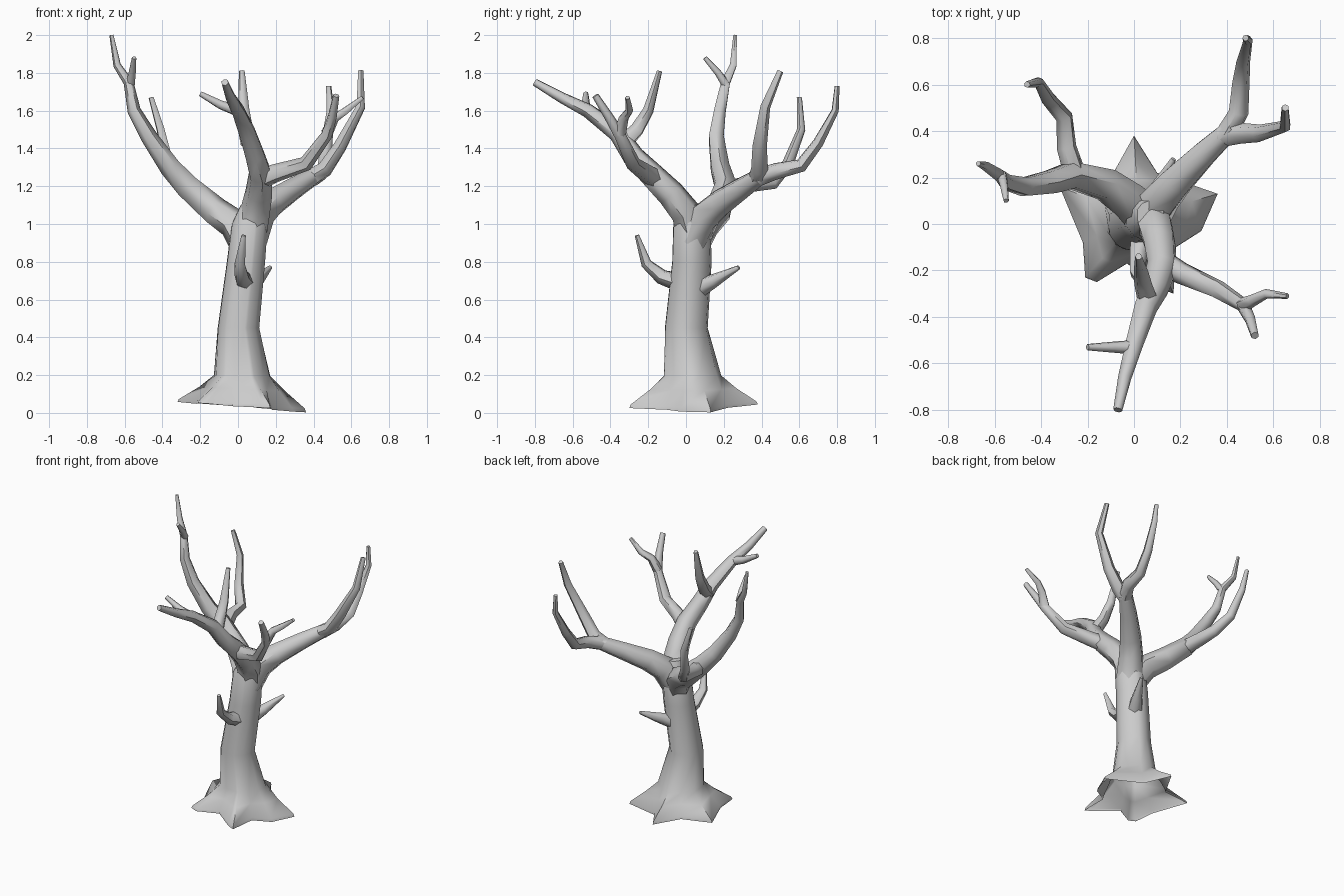
import bpy, bmesh, math
from mathutils import Vector

cube = bpy.data.objects.get("Cube")
if cube:
    bpy.data.objects.remove(cube, do_unlink=True)

bark = bpy.data.materials.new("grey_bark")
bark.use_nodes = True
colour = (0.6, 0.6, 0.6, 1)
bark.diffuse_color = colour
bark.node_tree.nodes["Principled BSDF"].inputs["Base Color"].default_value = colour


def loft(name, rings):
    """Skin a list of equal-length point rings; the start stays open, the tip is capped."""
    bm = bmesh.new()
    loops = [[bm.verts.new(point) for point in ring] for ring in rings]
    for lower, upper in zip(loops, loops[1:]):
        for i in range(len(lower)):
            bm.faces.new((lower[i - 1], lower[i], upper[i], upper[i - 1]))
    bm.faces.new(loops[-1])
    mesh = bpy.data.meshes.new(name)
    bm.to_mesh(mesh)
    bm.free()
    mesh.materials.append(bark)
    obj = bpy.data.objects.new(name, mesh)
    bpy.context.collection.objects.link(obj)
    bpy.ops.object.select_all(action="DESELECT")
    obj.select_set(True)
    bpy.context.view_layer.objects.active = obj
    bpy.ops.object.shade_smooth_by_angle(angle=math.radians(60))


def limb(name, start_radius, end_radius, *path, sides=6):
    """Tube through the path points, tapering evenly with the distance travelled."""
    points = [Vector(point) for point in path]
    steps = [after - before for before, after in zip(points, points[1:])]
    directions = [step.normalized() for step in steps]
    joints = [(before + after).normalized() for before, after in zip(directions, directions[1:])]
    tangents = [directions[0], *joints, directions[-1]]
    total = sum(step.length for step in steps)
    side = tangents[0].orthogonal().normalized()
    previous = tangents[0]
    rings = []
    for index, (point, tangent) in enumerate(zip(points, tangents)):
        travelled = sum(step.length for step in steps[:index]) / total
        radius = start_radius + (end_radius - start_radius) * travelled
        side = previous.rotation_difference(tangent) @ side
        across = tangent.cross(side)
        turns = [math.tau * i / sides for i in range(sides)]
        rings.append([point + (side * math.cos(turn) + across * math.sin(turn)) * radius
                      for turn in turns])
        previous = tangent
    loft(name, rings)


# Trunk flaring into five roots, hollow underneath
outline = [(0, .38), (-.1, .2), (-.32, .16), (-.22, -.08), (-.21, -.23), (-.16, -.25),
           (-.03, -.17), (.12, -.28), (.17, -.3), (.18, -.1), (.29, -.03), (.36, .13), (.1, .22)]
core = Vector((.02, .03))
spokes = [Vector(point) - core for point in outline]
collar = .14
rings = []
for height, spread in ((0, 1), (.02, .97), (.11, .46), (.19, .08)):
    ring = []
    for spoke in spokes:
        reach = collar + (spoke.length - collar) * spread
        x, y = core + spoke.normalized() * reach
        ground = .03 - .08 * x + .1 * y * y
        ring.append((x, y, height + ground * (1 - height * 4)))
    rings.append(ring)
for x, y, z, radius in ((0, 0, .45, .115), (.04, .03, .8, .106),
                        (.06, .03, 1, .1), (.07, .04, 1.1, .06)):
    centre = Vector((x, y, z))
    rings.append([centre + spoke.normalized().to_3d() * radius for spoke in spokes])
loft("trunk", rings)

# Tall limb on the right, with its twig and rear branch
limb("right_limb", .09, .011, (.04, .04, .9), (-.02, .1, 1), (-.12, .17, 1.07),
     (-.27, .21, 1.2), (-.36, .18, 1.3), (-.47, .16, 1.46), (-.55, .18, 1.6),
     (-.58, .21, 1.75), (-.64, .25, 1.84), (-.67, .26, 2))
limb("right_limb_twig", .024, .012, (-.57, .21, 1.74), (-.56, .17, 1.8), (-.55, .1, 1.88))
limb("right_rear_branch", .05, .014, (-.25, .2, 1.18), (-.29, .33, 1.21), (-.3, .46, 1.22),
     (-.37, .54, 1.32), (-.41, .61, 1.5), (-.46, .6, 1.67))

# Rear limb on the left, forking in two
limb("left_rear_limb", .1, .045, (.06, .03, .92), (.11, .1, 1.04), (.18, .18, 1.11),
     (.3, .3, 1.19), (.43, .42, 1.27))
limb("left_rear_fork", .05, .014, (.4, .39, 1.25), (.45, .48, 1.28), (.46, .61, 1.31),
     (.47, .7, 1.43), (.49, .79, 1.6), (.48, .8, 1.73))
limb("left_outer_fork", .05, .016, (.38, .38, 1.24), (.46, .39, 1.29), (.54, .39, 1.41),
     (.65, .42, 1.62), (.65, .5, 1.81))

# Front limb with an upright shoot and a side twig
limb("front_limb", .09, .02, (.06, .04, .92), (.09, 0, 1.06), (.11, -.08, 1.16),
     (.12, -.18, 1.26), (.09, -.28, 1.36), (.05, -.36, 1.48), (0, -.52, 1.6),
     (-.04, -.66, 1.67), (-.07, -.8, 1.75))
limb("front_upright_shoot", .047, .015, (.06, -.33, 1.43), (.04, -.26, 1.5),
     (.03, -.2, 1.6), (.02, -.14, 1.81))
limb("front_side_twig", .032, .014, (0, -.53, 1.6), (-.09, -.53, 1.63), (-.2, -.53, 1.69))

# Branch reaching forward on the left, forking at its end
limb("left_front_branch", .055, .018, (.1, -.15, 1.23), (.2, -.21, 1.27), (.36, -.28, 1.32),
     (.47, -.35, 1.47), (.5, -.41, 1.57), (.52, -.48, 1.68))
limb("left_front_twig", .034, .012, (.47, -.35, 1.48), (.51, -.33, 1.56),
     (.57, -.3, 1.6), (.66, -.31, 1.67))

# Short stubs low on the trunk
limb("front_stub", .052, .012, (.04, -.03, .69), (.02, -.13, .72), (.01, -.21, .79),
     (.03, -.26, .94))
limb("rear_stub", .055, .012, (.05, .07, .66), (.1, .15, .7), (.17, .28, .77))
